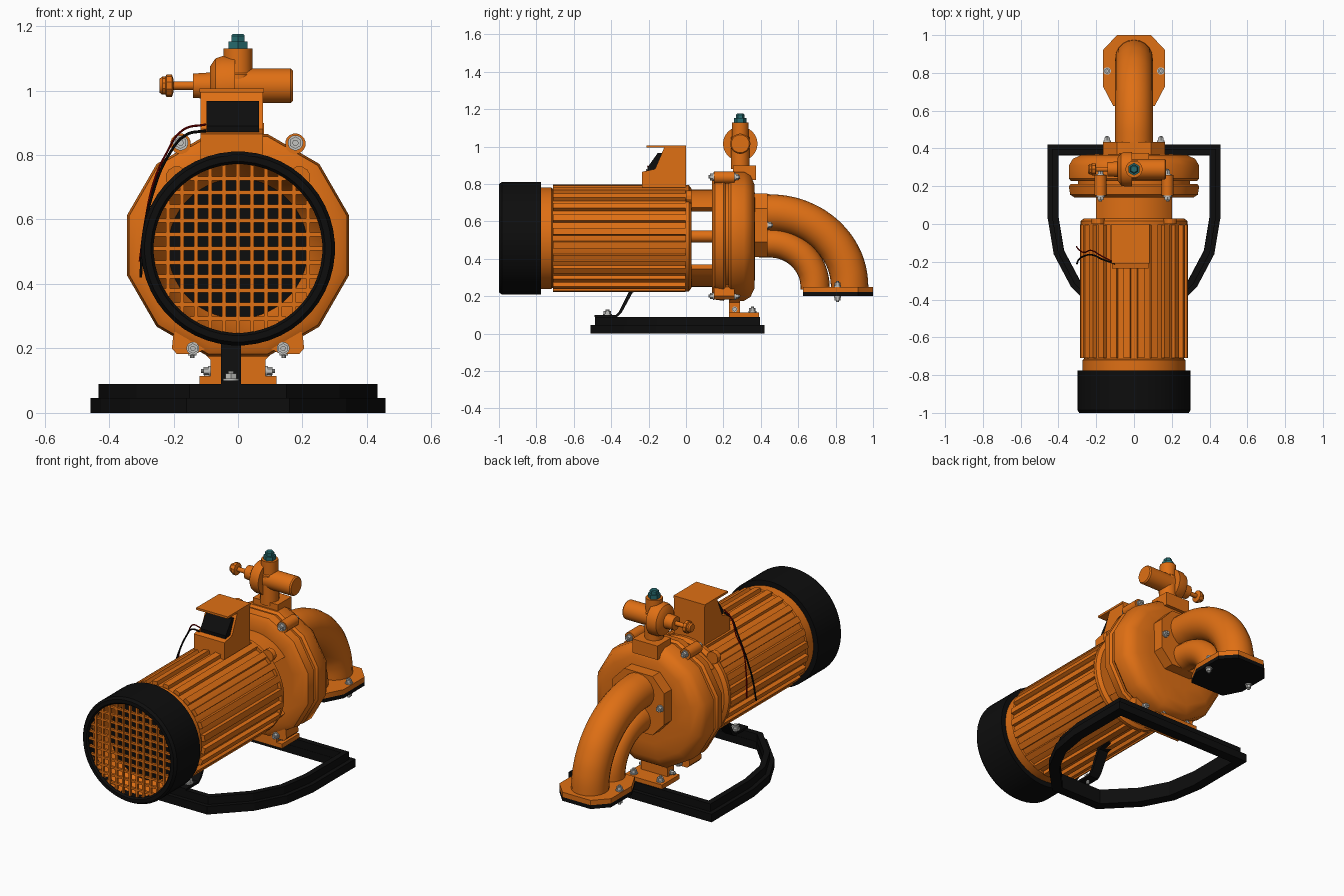
import bpy, bmesh, math
from mathutils import Vector

if "Cube" in bpy.data.objects:
    bpy.data.objects.remove(bpy.data.objects["Cube"])

def material(name, col):
    m = bpy.data.materials.new(name)
    m.diffuse_color = (*col, 1)
    m.use_nodes = True
    m.node_tree.nodes["Principled BSDF"].inputs["Base Color"].default_value = m.diffuse_color
    return m

ORANGE = material("orange paint", (0.74, 0.16, 0.007))
BLACK = material("black rubber", (0.004, 0.004, 0.004))
STEEL = material("bolt steel", (0.55, 0.55, 0.53))
TEAL = material("teal plug", (0.02, 0.15, 0.16))
RED = material("red wire", (0.25, 0.0, 0.0))
CZ = 0.51  # height of the motor axis

def place(axis, u, v, w):
    return {'x': (w, u, v), 'y': (u, w, v), 'z': (u, v, w)}[axis]

def finish(name, mat, bm, angle=35):
    bmesh.ops.recalc_face_normals(bm, faces=bm.faces)
    me = bpy.data.meshes.new(name)
    bm.to_mesh(me)
    bm.free()
    me.materials.append(mat)
    ob = bpy.data.objects.new(name, me)
    bpy.context.collection.objects.link(ob)
    bpy.ops.object.select_all(action='DESELECT')
    ob.select_set(True)
    bpy.context.view_layer.objects.active = ob
    bpy.ops.object.shade_smooth_by_angle(angle=math.radians(angle))
    return ob

def prisms(name, mat, items):
    """Each item: (2D outline, axis, from, to)."""
    bm = bmesh.new()
    for pts, axis, a, b in items:
        lo = [bm.verts.new(place(axis, u, v, a)) for u, v in pts]
        hi = [bm.verts.new(place(axis, u, v, b)) for u, v in pts]
        bm.faces.new(lo)
        bm.faces.new(hi)
        for i in range(len(pts)):
            j = (i + 1) % len(pts)
            bm.faces.new((lo[i], lo[j], hi[j], hi[i]))
    return finish(name, mat, bm, 30)

def rect(u0, u1, v0, v1):
    return [(u0, v0), (u1, v0), (u1, v1), (u0, v1)]

def circle(u, v, r, n=32):
    return [(u + r * math.cos((i + .5) * math.tau / n), v + r * math.sin((i + .5) * math.tau / n)) for i in range(n)]

def mirror(half):
    return half + [(-u, v) for u, v in reversed(half)]

def lathe(name, mat, prof, axis='y', c=(0, CZ), n=40, loop=False, caps=True):
    """Turn (position, radius) pairs about an axis through c."""
    bm = bmesh.new()
    rings = [[bm.verts.new(place(axis, u, v, w)) for u, v in circle(*c, r, n)] for w, r in prof]
    pairs = list(zip(rings, rings[1:])) + ([(rings[-1], rings[0])] if loop else [])
    for p, q in pairs:
        for i in range(n):
            j = (i + 1) % n
            bm.faces.new((p[i], p[j], q[j], q[i]))
    if caps and not loop:
        bm.faces.new(rings[0])
        bm.faces.new(rings[-1])
    return finish(name, mat, bm)

def tube(name, mat, pts, r, smooth_path=True, res=6):
    cu = bpy.data.curves.new(name, 'CURVE')
    cu.dimensions, cu.bevel_depth, cu.bevel_resolution, cu.use_fill_caps = '3D', r, res, True
    sp = cu.splines.new('BEZIER')
    sp.bezier_points.add(len(pts) - 1)
    for bp, p in zip(sp.bezier_points, pts):
        bp.co = p
        bp.handle_left_type = bp.handle_right_type = 'AUTO'
    ob = bpy.data.objects.new(name, cu)
    cu.materials.append(mat)
    bpy.context.collection.objects.link(ob)
    bpy.ops.object.select_all(action='DESELECT')
    ob.select_set(True)
    bpy.context.view_layer.objects.active = ob
    bpy.ops.object.convert(target='MESH')
    bpy.ops.object.shade_smooth_by_angle(angle=math.radians(40))

def bolt(name, axis, u, v, w, d, r=0.018):
    """Washer and hex head at w, pointing along d (+1 or -1)."""
    prisms(name, STEEL, [(circle(u, v, r * 1.25, 16), axis, w, w + d * .006),
                         (circle(u, v, r, 6), axis, w, w + d * .022),
                         (circle(u, v, r * .5, 10), axis, w - d * .03, w + d * .03)])

# Fan cover: black sleeve, orange funnel, dark back and grille
lathe("fan_cover", BLACK, [(-.99, .262), (-1, .27), (-1, .29), (-.985, .301), (-.775, .301), (-.775, .262)], n=48, loop=True)
lathe("fan_funnel", ORANGE, [(-.985, .262), (-.95, .262), (-.85, .215)], n=48, caps=False)
lathe("fan_back", BLACK, [(-.855, .225), (-.84, .225)], n=48)
bars = []
for i in range(-5, 6):
    o = i * .0435
    h = math.sqrt(.264 ** 2 - o * o)
    bars.append((rect(o - .006, o + .006, CZ - h, CZ + h), 'y', -.99, -.976))
    bars.append((rect(-h, h, CZ + o - .006, CZ + o + .006), 'y', -.987, -.973))
prisms("fan_grille", ORANGE, bars)

# Motor body with cooling ribs and end flange
lathe("motor_body", ORANGE, [(-.80, .272), (-.72, .272), (-.715, .266), (0, .266)], n=48)
ribs = []
for i in range(24):
    a = (i + .5) * math.tau / 24
    rib = [(math.cos(a + s * w) * r, CZ + math.sin(a + s * w) * r)
           for s, w, r in ((-1, .075, .26), (-1, .06, .287), (1, .06, .287), (1, .075, .26))]
    ribs.append((rib, 'y', -.71, -.002))
prisms("cooling_ribs", ORANGE, ribs)
lathe("motor_end_flange", ORANGE, [(-.004, .285), (.015, .285), (.03, .265)], n=48)
for s in (-1, 1):
    prisms("motor_flange_lug", ORANGE, [(circle(s * .19, CZ + .22, .035, 12), 'y', 0, .03)])

# Lantern between motor and pump: two arched bridges and the shaft
for name, mid in (("upper_bridge", 90), ("lower_bridge", 270)):
    ang = [math.radians(mid - 51 + 102 * i / 14) for i in range(15)]
    arc = [(.26 * math.cos(a), CZ + .26 * math.sin(a)) for a in ang]
    arc += [(.225 * math.cos(a), CZ + .225 * math.sin(a)) for a in reversed(ang)]
    prisms(name, ORANGE, [(arc, 'y', .02, .16)])
lathe("drive_shaft", ORANGE, [(.0, .032), (.16, .032)], c=(0, .52), n=20)

# Twelve-sided pump casing in two halves
lathe("front_casing", ORANGE, [(.14, .255), (.14, .325), (.155, .35), (.2, .357), (.213, .345)], c=(0, .52), n=12)
lathe("casing_seam", ORANGE, [(.2, .30), (.24, .30)], c=(0, .52), n=24)
lathe("rear_casing", ORANGE, [(.227, .345), (.24, .357), (.31, .357), (.345, .335), (.365, .29), (.37, .2)], c=(0, .52), n=12)
for s in (-1, 1):
    prisms("casing_upper_lug", ORANGE, [(circle(s * .178, .835, .032, 16), 'y', .15, .26)])
    bolt("upper_lug_bolt", 'y', s * .178, .838, .15, -1, .019)
    bolt("upper_lug_nut", 'y', s * .178, .838, .26, 1, .016)
    foot = [(s * .1, .27), (s * .2, .25), (s * .205, .2), (s * .19, .183), (s * .13, .183), (s * .1, .2)]
    prisms("casing_lower_lug", ORANGE, [(foot, 'y', .15, .26)])
    bolt("lower_lug_bolt", 'y', s * .14, .2, .15, -1, .016)
    bolt("lower_lug_nut", 'y', s * .14, .2, .26, 1, .016)

# Pedestal foot
prisms("pedestal", ORANGE, [
    (mirror([(.085, .1), (.085, .165), (.13, .21), (.13, .25)]), 'y', .23, .29),
    (rect(-.12, .12, .23, .39), 'z', .088, .114)])
for s in (-1, 1):
    bolt("pedestal_bolt", 'z', s * .085, .355, .114, 1, .017)
    bolt("pedestal_side_bolt", 'x', .26, .13, s * .085, s, .012)

# Base frame: stepped ring with a bevelled front
outer = mirror([(.457, .42), (.457, .03), (.425, -.16), (.335, -.33), (.16, -.51)])

def inset(pts, d):
    out = []
    for i, p in enumerate(pts):
        p = Vector(p)
        a = (p - Vector(pts[i - 1])).normalized()
        b = (Vector(pts[(i + 1) % len(pts)]) - p).normalized()
        na, nb = Vector((a.y, -a.x)), Vector((b.y, -b.x))
        out.append(tuple(p + (na + nb) * (d / (1 + na.dot(nb)))))
    return out

def frame(name, d0, d1, z0, z1):
    bm = bmesh.new()
    loops = [[bm.verts.new((x, y, z)) for x, y in inset(outer, d)]
             for d, z in ((d0, z0), (d0, z1), (d1, z1), (d1, z0))]
    n = len(outer)
    for k in range(4):
        p, q = loops[k], loops[(k + 1) % 4]
        for i in range(n):
            j = (i + 1) % n
            bm.faces.new((p[i], p[j], q[j], q[i]))
    finish(name, BLACK, bm, 15)

frame("base_frame_flange", 0, .058, 0, .046)
frame("base_frame_rail", .024, .056, .04, .09)

# Bent strap holding up the motor
strap = [(-.49, .088), (-.37, .088), (-.345, .11), (-.285, .22), (-.22, .235), (-.22, .25), (-.3, .235), (-.36, .115), (-.375, .1), (-.49, .1)]
prisms("motor_strap", BLACK, [(strap, 'x', -.053, .01)])
bolt("strap_bolt", 'z', -.022, -.42, .1, 1, .02)

# Discharge: flange, twin-channel elbow and outlet flange
octagon = mirror([(.09, .75), (.165, .67), (.165, .49), (.09, .41)])
prisms("pump_outlet_flange", ORANGE, [(octagon, 'y', .36, .435)])
for name, a, b, r in (("outer_elbow", .43, .395, .1), ("inner_elbow", .245, .235, .078)):
    path = [(0, .39, .25 + b)]
    path += [(0, .445 + a * math.sin(t * math.pi / 14), .25 + b * math.cos(t * math.pi / 14)) for t in range(8)]
    tube(name, ORANGE, path + [(0, .445 + a, .235)], r, res=8)
oval = mirror([(.09, 1), (.165, .92), (.165, .73), (.11, .625)])
prisms("outlet_flange", ORANGE, [(oval, 'z', .222, .25)])
prisms("outlet_gasket", BLACK, [(oval, 'z', .2, .222)])
for s in (-1, 1):
    bolt("pump_flange_bolt", 'y', s * .142, .58, .435, 1, .016)
    bolt("outlet_bolt", 'z', s * .142, .81, .25, 1, .016)
    bolt("outlet_bolt_tip", 'z', s * .142, .81, .2, -1, .015)

# Priming valve on top of the casing
prisms("valve_base", ORANGE, [(rect(-.08, .08, .25, .375), 'z', .82, .9)])
V, H = (0, .29), (.29, 1.015)
lathe("valve_body", ORANGE, [(.88, .05), (1.05, .05), (1.055, .045), (1.13, .045)], 'z', V, 24)
lathe("valve_barrel", ORANGE, [(-.02, .054), (.163, .054), (.17, .048)], 'x', H, 28)
lathe("valve_disc", ORANGE, [(-.087, .06), (-.07, .085), (-.05, .092), (-.01, .092)], 'x', H, 28)
lathe("valve_stem", ORANGE, [(-.205, .013), (-.14, .013), (-.14, .038), (-.08, .042)], 'x', H, 20)
lathe("valve_knob", ORANGE, [(-.243, .022), (-.235, .028), (-.225, .028), (-.222, .035), (-.205, .035), (-.2, .02)], 'x', H, 10)
lathe("teal_plug_nut", TEAL, [(1.128, .034), (1.152, .034)], 'z', V, 6)
lathe("teal_plug_cap", TEAL, [(1.15, .024), (1.17, .024), (1.176, .018)], 'z', V, 6)

# Terminal box with sloping dark panel and roof plate
box_side = [(0, .75), (0, .998), (-.115, .998), (-.165, .88), (-.235, .865), (-.235, .75)]
prisms("terminal_box", ORANGE, [(box_side, 'x', -.117, .078)])
prisms("terminal_box_roof", ORANGE, [(rect(-.12, .081, -.21, 0), 'z', .994, 1.006)])
panel = [(-.125, .965), (-.15, .967), (-.205, .89), (-.205, .868), (-.16, .868)]
prisms("terminal_panel", BLACK, [(panel, 'x', -.097, .065)])

# Loose wires
tube("black_wire", BLACK, [(-.1, -.21, .875), (-.16, -.19, .863), (-.215, -.165, .80), (-.265, -.17, .68), (-.293, -.19, .55), (-.302, -.21, .42)], .0045, res=2)
tube("red_wire", RED, [(-.1, -.205, .895), (-.17, -.17, .878), (-.225, -.14, .80), (-.26, -.15, .72), (-.287, -.14, .6), (-.305, -.12, .47)], .0035, res=2)
